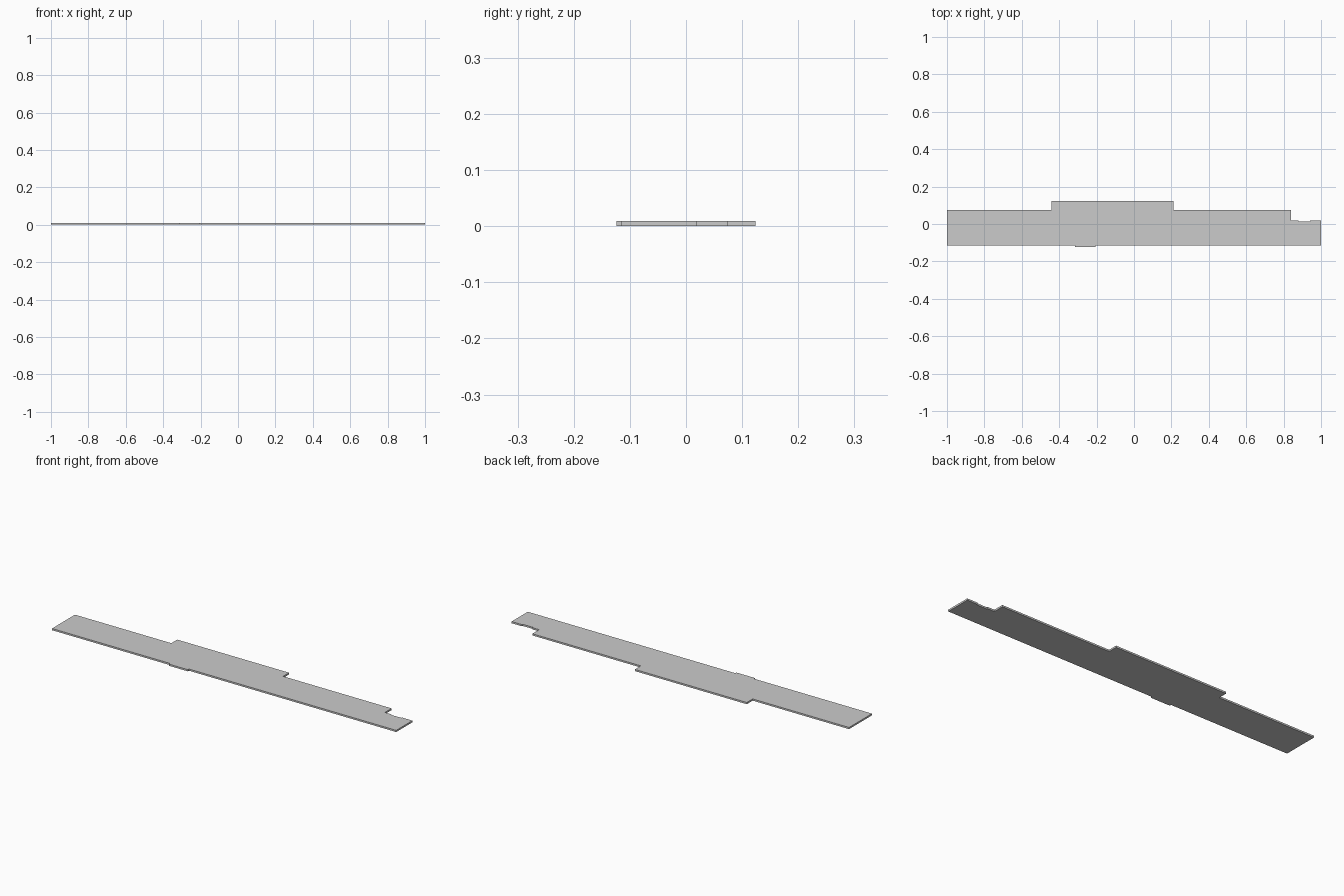
import bpy, bmesh

if "Cube" in bpy.data.objects:
    bpy.data.objects.remove(bpy.data.objects["Cube"])

THICKNESS = 0.009


def plate(name, outline, height):
    """Flat slab extruded up from a closed outline on z = 0."""
    bm = bmesh.new()
    face = bm.faces.new([bm.verts.new((x, y, 0)) for x, y in outline])
    top = bmesh.ops.extrude_face_region(bm, geom=[face], use_keep_orig=True)
    verts = [v for v in top["geom"] if isinstance(v, bmesh.types.BMVert)]
    bmesh.ops.translate(bm, verts=verts, vec=(0, 0, height))
    bmesh.ops.recalc_face_normals(bm, faces=bm.faces)
    mesh = bpy.data.meshes.new(name)
    bm.to_mesh(mesh)
    bm.free()
    obj = bpy.data.objects.new(name, mesh)
    bpy.context.collection.objects.link(obj)
    return obj


# Front edge with its shallow tab
front = [(-1, -0.115), (-0.315, -0.115), (-0.315, -0.124),
         (-0.205, -0.124), (-0.205, -0.115), (1, -0.115)]

# Narrow right end with a shallow recess
right_end = [(1, 0.019), (0.94, 0.019), (0.94, 0.014),
             (0.88, 0.014), (0.88, 0.019), (0.84, 0.019)]

# Back edge with the wide raised middle section
back = [(0.84, 0.075), (0.21, 0.075), (0.21, 0.124),
        (-0.44, 0.124), (-0.44, 0.075), (-1, 0.075)]

plate("floor_slab", front + right_end + back, THICKNESS)
